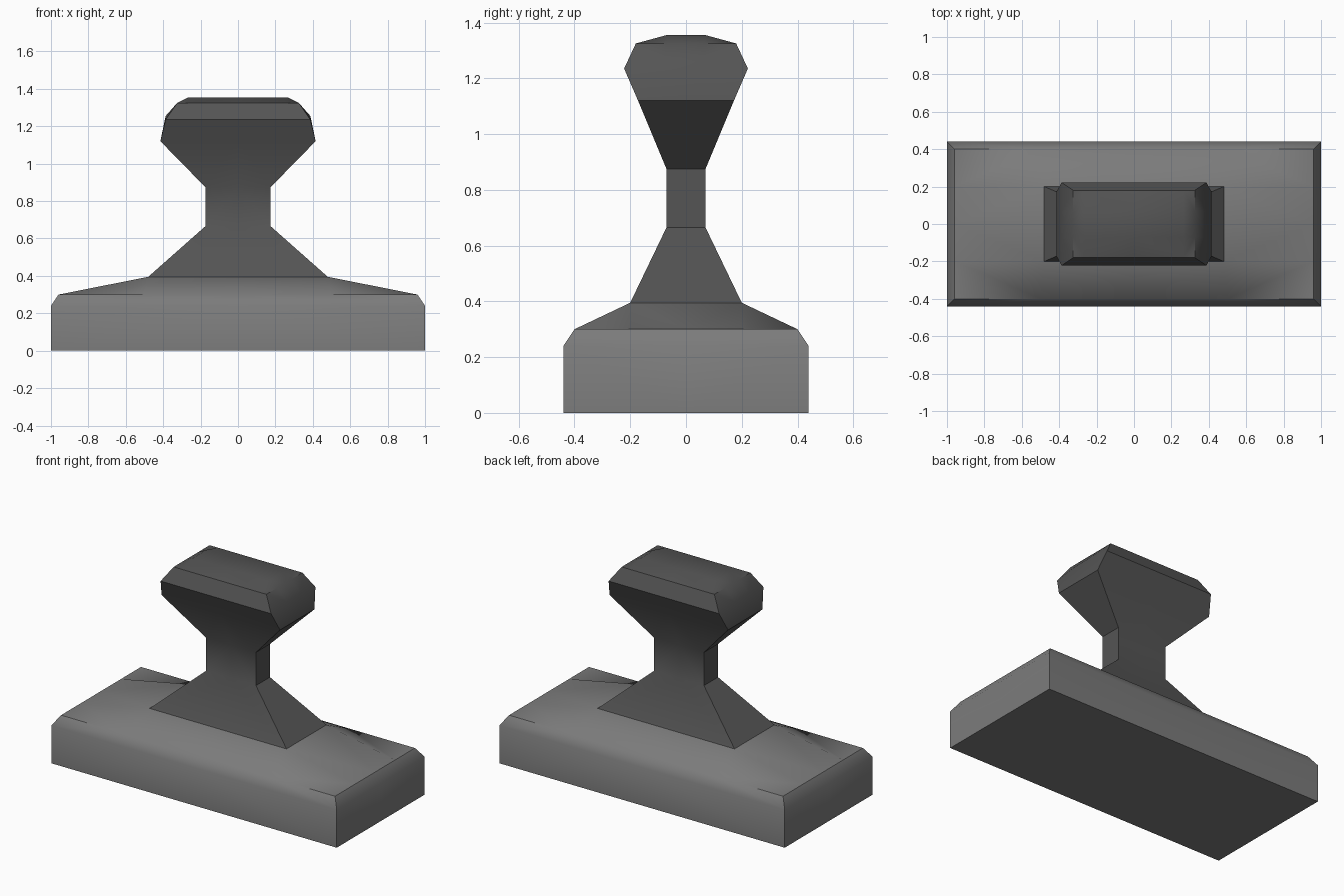
import bpy, bmesh, math

if "Cube" in bpy.data.objects:
    bpy.data.objects.remove(bpy.data.objects["Cube"], do_unlink=True)


def material(name, grey):
    mat = bpy.data.materials.new(name)
    mat.use_nodes = True
    colour = (grey, grey, grey, 1)
    mat.diffuse_color = colour
    bsdf = mat.node_tree.nodes["Principled BSDF"]
    bsdf.inputs["Base Color"].default_value = colour
    bsdf.inputs["Roughness"].default_value = 0.8
    return mat


def ring(hx, hy, z, cx=None, cy=None, end_z=None, cut=False):
    """Quarter of a rectangular section; cx, cy split its sides, cut trims its corner."""
    cx = hx if cx is None else cx
    cy = hy if cy is None else cy
    ez = z if end_z is None else end_z
    corner = (cx, hy, z) if cut else (hx, hy, z)
    return [(hx, 0, ez), (hx, cy, ez), corner, (cx, hy, z), (0, hy, z)]


def loft(name, rings, mat):
    """Skin the quarter sections, cap both ends and mirror to a full solid."""
    bm = bmesh.new()
    verts = {}

    def vert(p):
        key = tuple(round(c, 4) for c in p)
        if key not in verts:
            verts[key] = bm.verts.new(p)
        return verts[key]

    def face(points):
        unique = list(dict.fromkeys(vert(p) for p in points))
        if len(unique) > 2 and not bm.faces.get(unique):
            bm.faces.new(unique)

    for low, high in zip(rings, rings[1:]):
        for i in range(len(low) - 1):
            face([low[i], low[i + 1], high[i + 1], high[i]])
    face([(0, 0, rings[0][0][2])] + rings[0][::-1])
    face([(0, 0, rings[-1][0][2])] + rings[-1])
    for axis in ((-1, 1), (1, -1)):
        copy = bmesh.ops.duplicate(bm, geom=bm.verts[:] + bm.edges[:] + bm.faces[:])
        for v in copy["geom"]:
            if isinstance(v, bmesh.types.BMVert):
                v.co.x *= axis[0]
                v.co.y *= axis[1]
    bmesh.ops.remove_doubles(bm, verts=bm.verts[:], dist=0.0005)
    bmesh.ops.recalc_face_normals(bm, faces=bm.faces[:])

    mesh = bpy.data.meshes.new(name)
    bm.to_mesh(mesh)
    bm.free()
    mesh.materials.append(mat)
    obj = bpy.data.objects.new(name, mesh)
    bpy.context.collection.objects.link(obj)
    bpy.ops.object.select_all(action="DESELECT")
    obj.select_set(True)
    bpy.context.view_layer.objects.active = obj
    bpy.ops.object.shade_smooth_by_angle(angle=math.radians(40))
    return obj


base_grey = material("mid grey", 0.2)
handle_grey = material("dark grey", 0.09)

# Block with a bevelled rim, flat corners and a raised middle
loft("base", [
    ring(1, 0.44, 0),
    ring(1, 0.44, 0.24),
    ring(0.96, 0.4, 0.3, 0.5, 0.2),
    ring(0.96, 0.4, 0.3, 0.5, 0.2, cut=True),
    ring(0.48, 0.2, 0.395),
], base_grey)

# Flared foot, slim neck and faceted grip
loft("handle", [
    ring(0.48, 0.2, 0.395),
    ring(0.175, 0.07, 0.665),
    ring(0.175, 0.07, 0.875),
    ring(0.415, 0.172, 1.12),
    ring(0.387, 0.222, 1.235, 0.265, 0.07, end_z=1.255),
    ring(0.325, 0.18, 1.325, 0.265, 0.07),
    ring(0.325, 0.18, 1.325, 0.265, 0.07, cut=True),
    ring(0.265, 0.07, 1.355),
], handle_grey)
